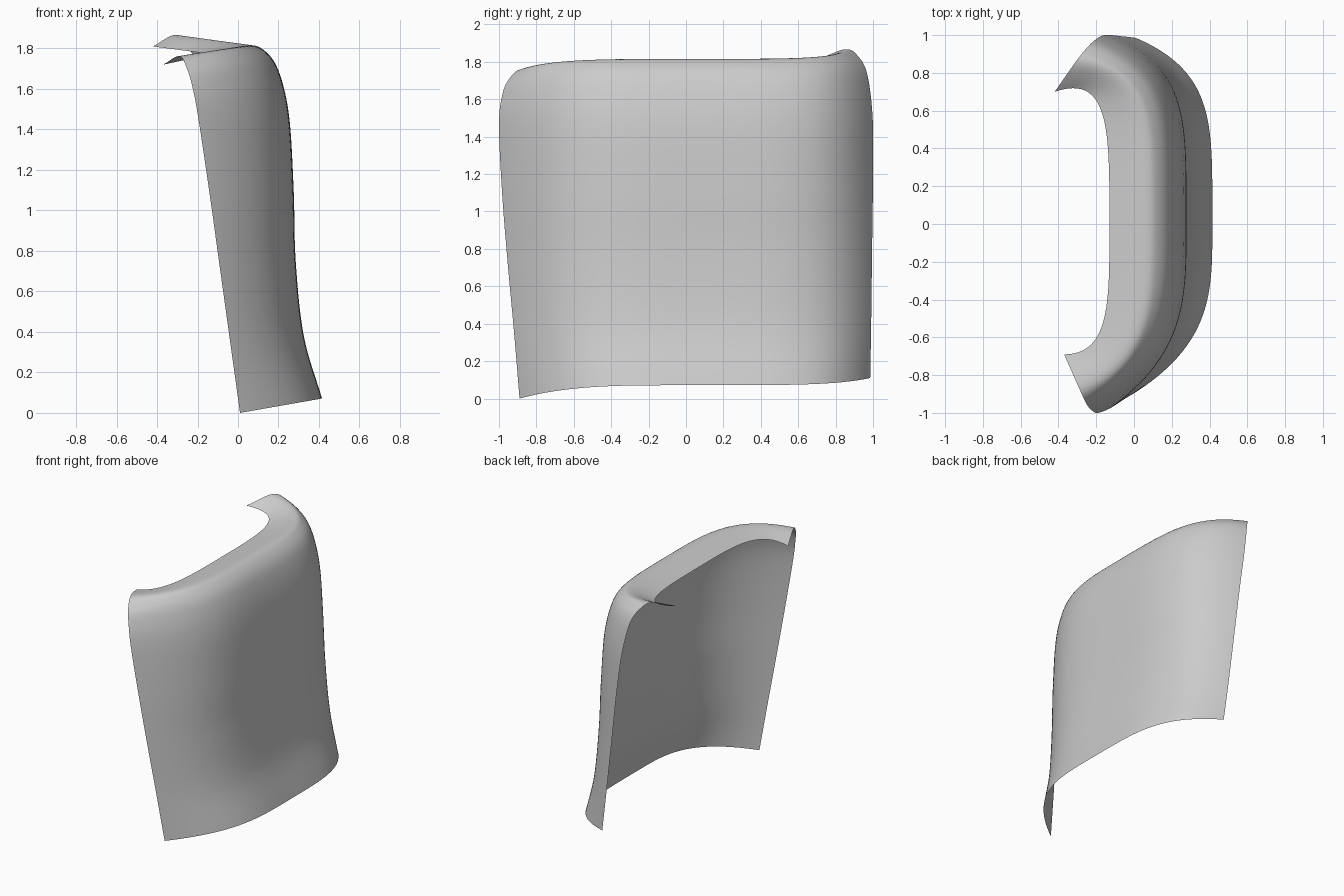
import bpy
import bmesh
import math
from mathutils import Vector

default_cube = bpy.data.objects.get("Cube")
if default_cube:
    bpy.data.objects.remove(default_cube, do_unlink=True)

# Three upright profiles, each running from the foot to the inner lip
FRONT_EDGE = [(.01, -.89, 0), (-.04, -.92, .36), (-.09, -.953, .72),
              (-.14, -.982, 1.08), (-.195, -1, 1.45), (-.225, -.985, 1.61),
              (-.253, -.95, 1.702), (-.29, -.87, 1.762), (-.37, -.69, 1.72)]
MIDDLE = [(.415, 0, .071), (.325, 0, .38), (.285, 0, .75),
          (.275, 0, 1.1), (.252, 0, 1.47), (.2, 0, 1.69),
          (.13, 0, 1.79), (.045, 0, 1.815), (-.13, 0, 1.772)]
BACK_EDGE = [(.01, .985, .11), (-.027, .99, .4), (-.075, .995, .8),
             (-.122, 1, 1.2), (-.165, .998, 1.5), (-.212, .97, 1.73),
             (-.26, .92, 1.83), (-.315, .85, 1.867), (-.42, .7, 1.81)]

STEPS = 7           # subdivisions between profile points
COLUMNS = 72        # subdivisions across the panel


def smooth_profile(points, steps):
    """Pass a smooth curve through the profile points."""
    pts = [Vector(p) for p in points]
    padded = [2 * pts[0] - pts[1]] + pts + [2 * pts[-1] - pts[-2]]
    curve = []
    for a, b, c, d in zip(padded, padded[1:], padded[2:], padded[3:]):
        for i in range(steps):
            t = i / steps
            curve.append(b + t * (c - a) / 2
                         + t * t * (a - 2.5 * b + 2 * c - d / 2)
                         + t * t * t * (3 * (b - c) + d - a) / 2)
    curve.append(pts[-1])
    return curve


def cross_point(middle, end, s, squareness, hook):
    """Point on the bend from the middle profile (s=0) to an end profile (s=1)."""
    point = middle.lerp(end, s ** squareness)
    point.y = end.y * s * (1 + hook * (1 - s * s))
    return point


def make_material(name, colour):
    material = bpy.data.materials.new(name)
    material.use_nodes = True
    material.diffuse_color = colour
    shader = next(n for n in material.node_tree.nodes if n.type == 'BSDF_PRINCIPLED')
    shader.inputs["Base Color"].default_value = colour
    shader.inputs["Roughness"].default_value = 0.6
    return material


def make_panel(name, material):
    front, middle, back = (smooth_profile(p, STEPS)
                           for p in (FRONT_EDGE, MIDDLE, BACK_EDGE))
    bm = bmesh.new()
    rows = []
    last = len(middle) - 1
    for level, centre in enumerate(middle):
        # The lip ends hook inward more strongly than the wall
        lip = (level / last) ** 6
        row = []
        for column in range(COLUMNS + 1):
            s = math.sin((column / COLUMNS - 0.5) * math.pi)
            if s < 0:
                point = cross_point(centre, front[level], -s, 3.4, 0.5 * lip)
            else:
                # The back end bends later and rounder
                point = cross_point(centre, back[level], s,
                                    4.1 - 0.7 * lip, 0.14 + 0.6 * lip)
            row.append(bm.verts.new(point))
        rows.append(row)

    # Skin neighbouring rows, facing the convex side
    for low, high in zip(rows, rows[1:]):
        for i in range(COLUMNS):
            face = bm.faces.new((low[i], low[i + 1], high[i + 1], high[i]))
            face.smooth = True

    mesh = bpy.data.meshes.new(name)
    bm.to_mesh(mesh)
    bm.free()
    mesh.materials.append(material)
    panel = bpy.data.objects.new(name, mesh)
    bpy.context.collection.objects.link(panel)
    return panel


# Curved sheet with a rolled upper lip
make_panel("curved_panel", make_material("plain_grey", (0.6, 0.6, 0.6, 1)))
